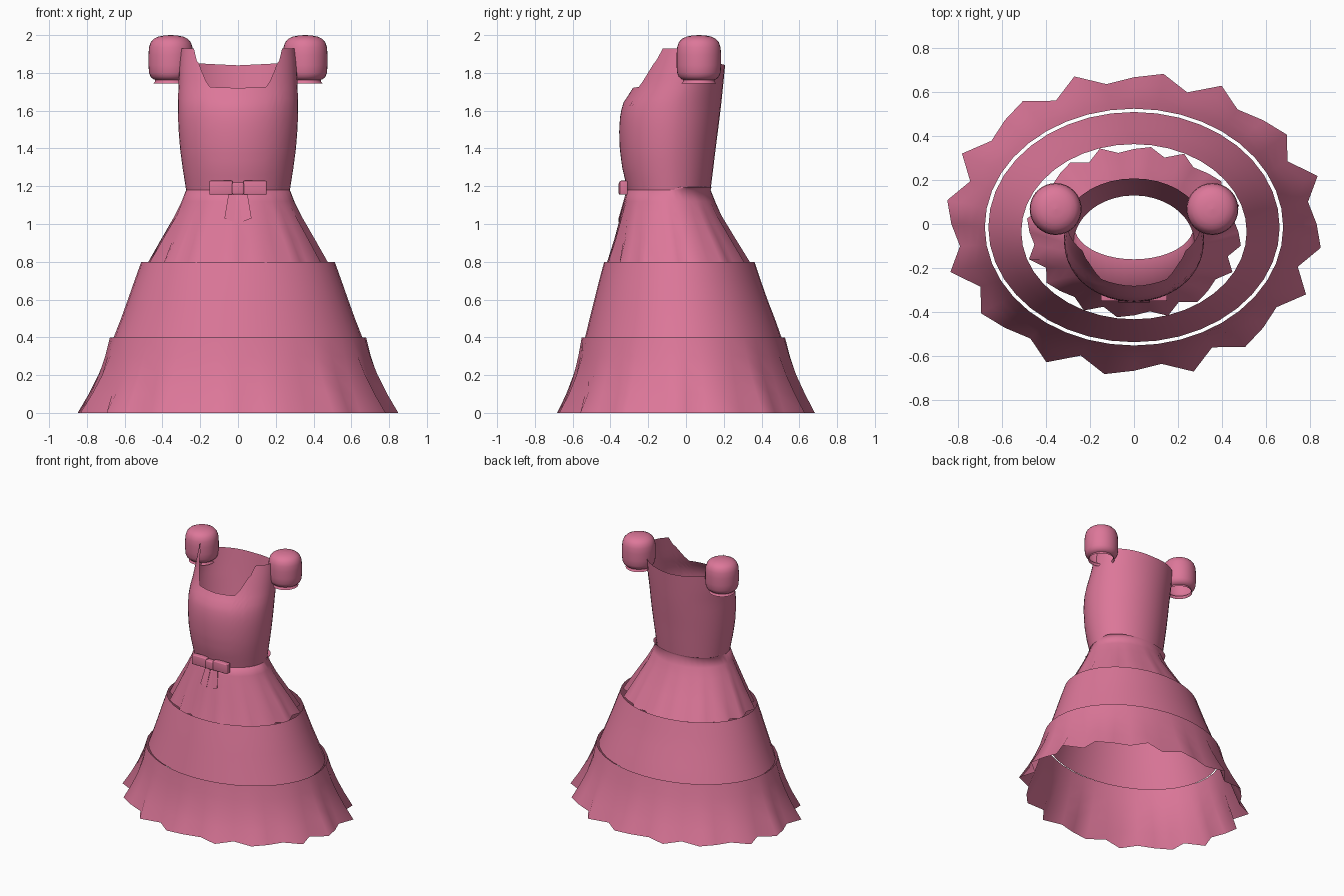
import bpy, bmesh, math

if "Cube" in bpy.data.objects:
    bpy.data.objects.remove(bpy.data.objects["Cube"])

pink = bpy.data.materials.new("rose_pink")
pink.diffuse_color = (0.72, 0.185, 0.32, 1)
pink.use_nodes = True
pink.node_tree.nodes["Principled BSDF"].inputs["Base Color"].default_value = pink.diffuse_color


def finish(name, bm, angle=60):
    bmesh.ops.recalc_face_normals(bm, faces=bm.faces[:])
    me = bpy.data.meshes.new(name)
    bm.to_mesh(me)
    bm.free()
    me.materials.append(pink)
    ob = bpy.data.objects.new(name, me)
    bpy.context.collection.objects.link(ob)
    bpy.ops.object.select_all(action='DESELECT')
    ob.select_set(True)
    bpy.context.view_layer.objects.active = ob
    bpy.ops.object.shade_smooth_by_angle(angle=math.radians(angle))
    return ob


def loft(name, rows, angle=60):
    """Skin closed rings of points."""
    bm = bmesh.new()
    rings = [[bm.verts.new(p) for p in r] for r in rows]
    n = len(rings[0])
    for a, b in zip(rings, rings[1:]):
        for i in range(n):
            j = (i + 1) % n
            bm.faces.new((a[i], a[j], b[j], b[i]))
    return finish(name, bm, angle)


def interp(table, x):
    """Linear lookup; each entry is (key, value, value...)."""
    if x <= table[0][0]:
        return table[0][1:]
    for a, b in zip(table, table[1:]):
        if x <= b[0]:
            f = (x - a[0]) / (b[0] - a[0])
            return tuple(p + (q - p) * f for p, q in zip(a[1:], b[1:]))
    return table[-1][1:]


# Skirt tiers: rings of (z, x radius, y centre, y radius, pleat depth)
def tier(name, profile):
    rows = []
    for z, rx, cy, ry, amp in profile:
        ring = []
        for k in range(40):
            t = math.radians(9 * k)
            s = 1 - amp * math.sin(16 * t)
            ring.append((rx * s * math.cos(t), cy + ry * s * math.sin(t), z))
        rows.append(ring)
    loft(name, rows, 80)


tier("skirt_upper_tier", [
    (1.195, .27, -.0125, .148, 0), (1.18, .275, -.09, .22, 0),
    (1.12, .298, -.086, .24, .006), (1.05, .332, -.08, .265, .018),
    (.92, .402, -.058, .318, .04), (.78, .475, -.037, .378, .06)])
tier("skirt_middle_tier", [
    (.8, .512, -.035, .398, 0), (.7, .548, -.032, .428, 0),
    (.6, .583, -.027, .458, 0), (.5, .619, -.02, .49, 0),
    (.39, .662, -.014, .523, 0)])
tier("skirt_lower_tier", [
    (.4, .678, -.014, .538, 0), (.3, .703, -.01, .56, .012),
    (.2, .737, -.006, .588, .027), (.1, .78, -.002, .624, .043),
    (0, .83, 0, .667, .06)])

# Bodice: section by height (z, x radius, front y, back y), neckline by angle from front
section = [(1.18, .275, -.31, .13), (1.3, .294, -.338, .145), (1.4, .307, -.351, .157),
           (1.5, .315, -.354, .170), (1.58, .318, -.348, .180), (1.64, .318, -.333, .187),
           (1.69, .317, -.300, .192), (1.73, .315, -.275, .196), (1.84, .311, -.230, .207),
           (1.93, .305, -.195, .213)]
neck = [(0, 1.72), (28, 1.725), (33, 1.76), (42, 1.85), (45, 1.865), (50, 1.93),
        (88, 1.93), (100, 1.885), (120, 1.855), (180, 1.84)]
half = [0, 7, 14, 21, 28, 33, 37.5, 42, 45, 50, 57, 65, 73, 81, 88, 94, 100, 110,
        120, 130, 140, 150, 160, 170, 180]
angles = half + [-a for a in reversed(half[1:-1])]
rows = []
for r in range(15):
    ring = []
    for a in angles:
        z = 1.18 + (interp(neck, abs(a))[0] - 1.18) * r / 14
        rx, yf, yb = interp(section, z)
        t = math.radians(a)
        ring.append((rx * math.sin(t), (yf + yb) / 2 - (yb - yf) / 2 * math.cos(t), z))
    rows.append(ring)
loft("bodice", rows, 80)

# Puff sleeves, open at the bottom cuff
puff = [(.001, 2.0), (.035, 1.998), (.065, 1.992), (.09, 1.98), (.106, 1.962), (.115, 1.935),
        (.118, 1.895), (.118, 1.84), (.115, 1.80), (.107, 1.78), (.093, 1.767),
        (.083, 1.763), (.084, 1.752), (.092, 1.745)]
for side, label in ((1, "left"), (-1, "right")):
    loft("puff_sleeve_" + label,
         [[(side * .356 + r * math.cos(k * math.tau / 32),
            .068 + r * math.sin(k * math.tau / 32), z) for k in range(32)] for r, z in puff], 50)


# Waist bow: rounded loops, knot and tails
def rounded_box(name, c, size, bevel):
    bm = bmesh.new()
    bmesh.ops.create_cube(bm, size=1)
    for v in bm.verts:
        v.co = [c[i] + v.co[i] * size[i] for i in range(3)]
    bmesh.ops.bevel(bm, geom=bm.edges[:], offset=bevel, segments=3, affect='EDGES', profile=.5)
    finish(name, bm, 50)


rounded_box("bow_knot", (0, -.334, 1.188), (.062, .046, .064), .008)
for side, label in ((1, "left"), (-1, "right")):
    rounded_box("bow_loop_" + label, (side * .09, -.33, 1.192), (.122, .042, .074), .006)
    bm = bmesh.new()
    pts = [(.008, -.32, 1.16), (.05, -.32, 1.16), (.072, -.357, 1.03), (.02, -.357, 1.01)]
    face = bm.faces.new([bm.verts.new((side * x, y, z)) for x, y, z in pts])
    ext = bmesh.ops.extrude_face_region(bm, geom=[face])
    for v in ext["geom"]:
        if isinstance(v, bmesh.types.BMVert):
            v.co.y += .004
    finish("bow_tail_" + label, bm, 30)
